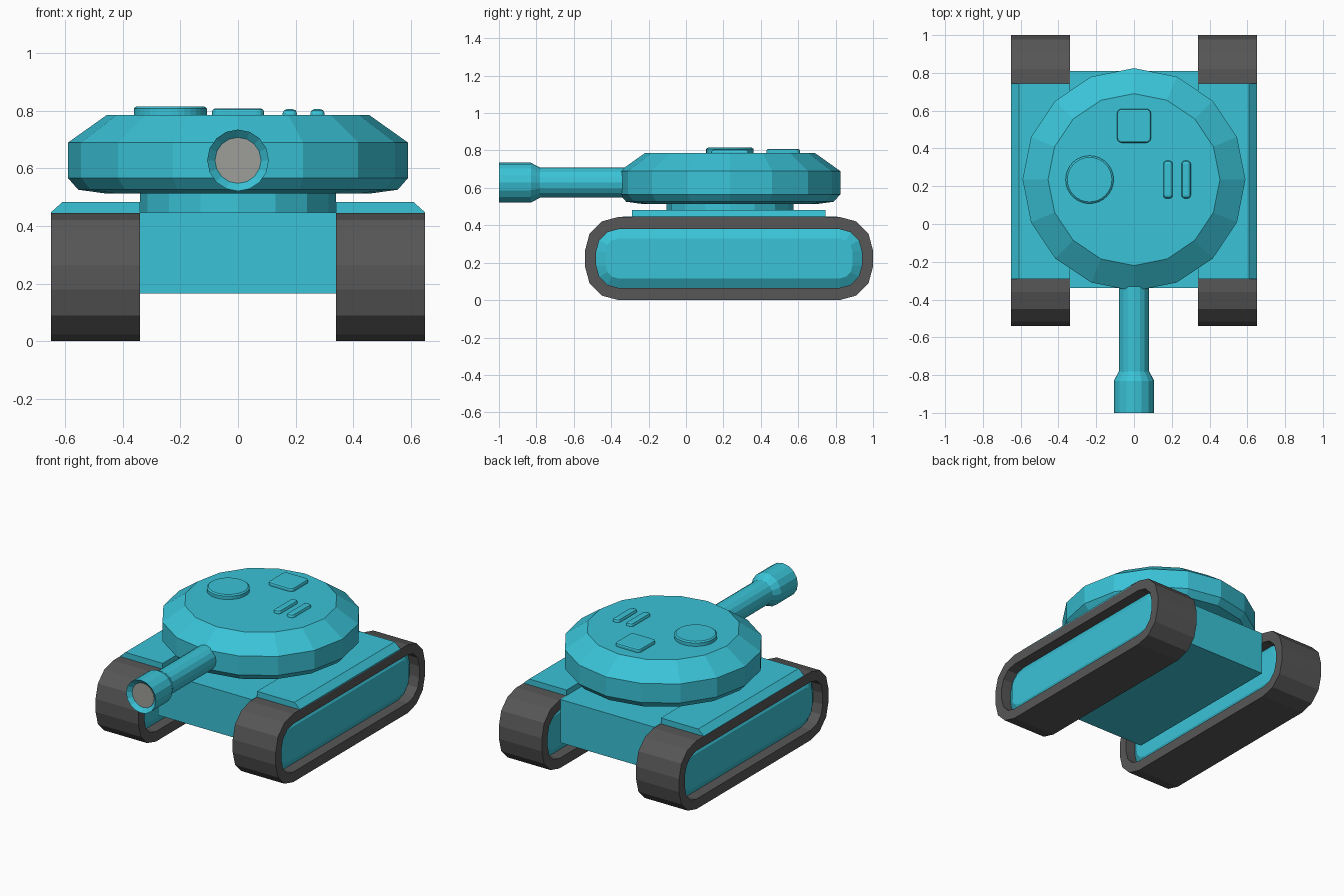
import bpy, bmesh, math

if "Cube" in bpy.data.objects:
    bpy.data.objects.remove(bpy.data.objects["Cube"])


def material(name, rgb):
    m = bpy.data.materials.new(name)
    m.diffuse_color = (*rgb, 1)
    m.use_nodes = True
    m.node_tree.nodes["Principled BSDF"].inputs["Base Color"].default_value = m.diffuse_color
    return m


TEAL = material("teal paint", (0.042, 0.546, 0.68))
RUBBER = material("dark rubber", (0.095, 0.095, 0.095))
GREY = material("grey bore", (0.337, 0.337, 0.315))


def loft(name, loops, mat, caps=True, closed=False):
    """Skin a series of equal-length point loops; cap the ends or close into a ring."""
    bm = bmesh.new()
    rows = [[bm.verts.new(p) for p in loop] for loop in loops]
    pairs = list(zip(rows, rows[1:]))
    if closed:
        pairs.append((rows[-1], rows[0]))
    n = len(rows[0])
    for a, b in pairs:
        for i in range(n):
            j = (i + 1) % n
            bm.faces.new((a[i], a[j], b[j], b[i]))
    if caps:
        bm.faces.new(rows[0])
        bm.faces.new(rows[-1])
    bmesh.ops.recalc_face_normals(bm, faces=bm.faces)
    me = bpy.data.meshes.new(name)
    bm.to_mesh(me)
    bm.free()
    me.materials.append(mat)
    ob = bpy.data.objects.new(name, me)
    bpy.context.collection.objects.link(ob)
    return ob


def rounded(hu, hv, r, seg=3):
    """Rounded rectangle outline, counter-clockwise, centred on the origin."""
    pts = []
    for k, (su, sv) in enumerate(((1, 1), (-1, 1), (-1, -1), (1, -1))):
        for i in range(seg + 1):
            a = math.pi / 2 * (k + i / seg)
            pts.append((su * (hu - r) + r * math.cos(a), sv * (hv - r) + r * math.sin(a)))
    return pts


def disc(r, n):
    return [(r * math.sin(math.tau * i / n), r * math.cos(math.tau * i / n)) for i in range(n)]


def lathe_z(name, cx, cy, profile, n, mat):
    return loft(name, [[(cx + u, cy + v, z) for u, v in disc(r, n)] for r, z in profile], mat)


def box(name, x0, x1, y0, y1, z0, z1, mat):
    return loft(name, [[(x0, y0, z), (x1, y0, z), (x1, y1, z), (x0, y1, z)] for z in (z0, z1)], mat)


def plate(name, cx, cy, hu, hv, r, z0, z1, bevel, mat):
    steps = ((0, z0), (0, z1 - bevel), (bevel * 0.3, z1 - bevel * 0.3), (bevel, z1))
    return loft(name, [[(cx + u, cy + v, z) for u, v in rounded(hu - d, hv - d, max(r - d, 0.003))]
                       for d, z in steps], mat)


# Hull
box("hull", -0.34, 0.34, -0.34, 0.81, 0.165, 0.447, TEAL)

# Tracks, side panels and fenders on both sides
CY, CZ = 0.23, 0.2225
outer = rounded(0.77, 0.2225, 0.18)
inner = rounded(0.71, 0.157, 0.12)
face = rounded(0.66, 0.107, 0.07)
for s, side in ((-1, "left"), (1, "right")):
    def at(outline, x):
        return [(s * x, CY + u, CZ + v) for u, v in outline]
    loft(side + "_track", [at(outer, 0.34), at(outer, 0.65), at(inner, 0.65), at(inner, 0.34)],
         RUBBER, caps=False, closed=True)
    loft(side + "_track_panel", [at(face, 0.38), at(inner, 0.41), at(inner, 0.58), at(face, 0.61)], TEAL)
    loft(side + "_fender", [[(s * x, y, z) for x, z in
                             ((0.34, 0.44), (0.65, 0.44), (0.65, 0.447), (0.61, 0.483), (0.34, 0.483))]
                            for y in (-0.29, 0.745)], TEAL)

# Turret and its neck
TY = 0.235
lathe_z("turret_neck", 0, TY, [(0.34, 0.44), (0.34, 0.53)], 16, TEAL)
lathe_z("turret", 0, TY, [(0.46, 0.513), (0.555, 0.526), (0.59, 0.566), (0.59, 0.69), (0.455, 0.786)],
        16, TEAL)

# Gun barrel with flared muzzle and grey bore
BZ = 0.628
barrel = [(0.08, -0.2), (0.08, -0.78), (0.107, -0.83), (0.107, -1.0), (0.08, -0.975)]
loft("gun_barrel", [[(u, y, BZ + v) for u, v in disc(r, 16)] for r, y in barrel], TEAL)
loft("gun_bore", [[(u, y, BZ + v) for u, v in disc(0.079, 16)] for y in (-0.97, -0.978)], GREY)

# Turret roof details
lathe_z("round_hatch", -0.235, TY, [(0.127, 0.78), (0.127, 0.808), (0.118, 0.815)], 32, TEAL)
plate("square_hatch", 0, 0.52, 0.09, 0.09, 0.025, 0.78, 0.808, 0.01, TEAL)
for i, x in enumerate((0.18, 0.276)):
    plate("roof_rib_%d" % (i + 1), x, TY, 0.025, 0.1, 0.018, 0.78, 0.806, 0.015, TEAL)
